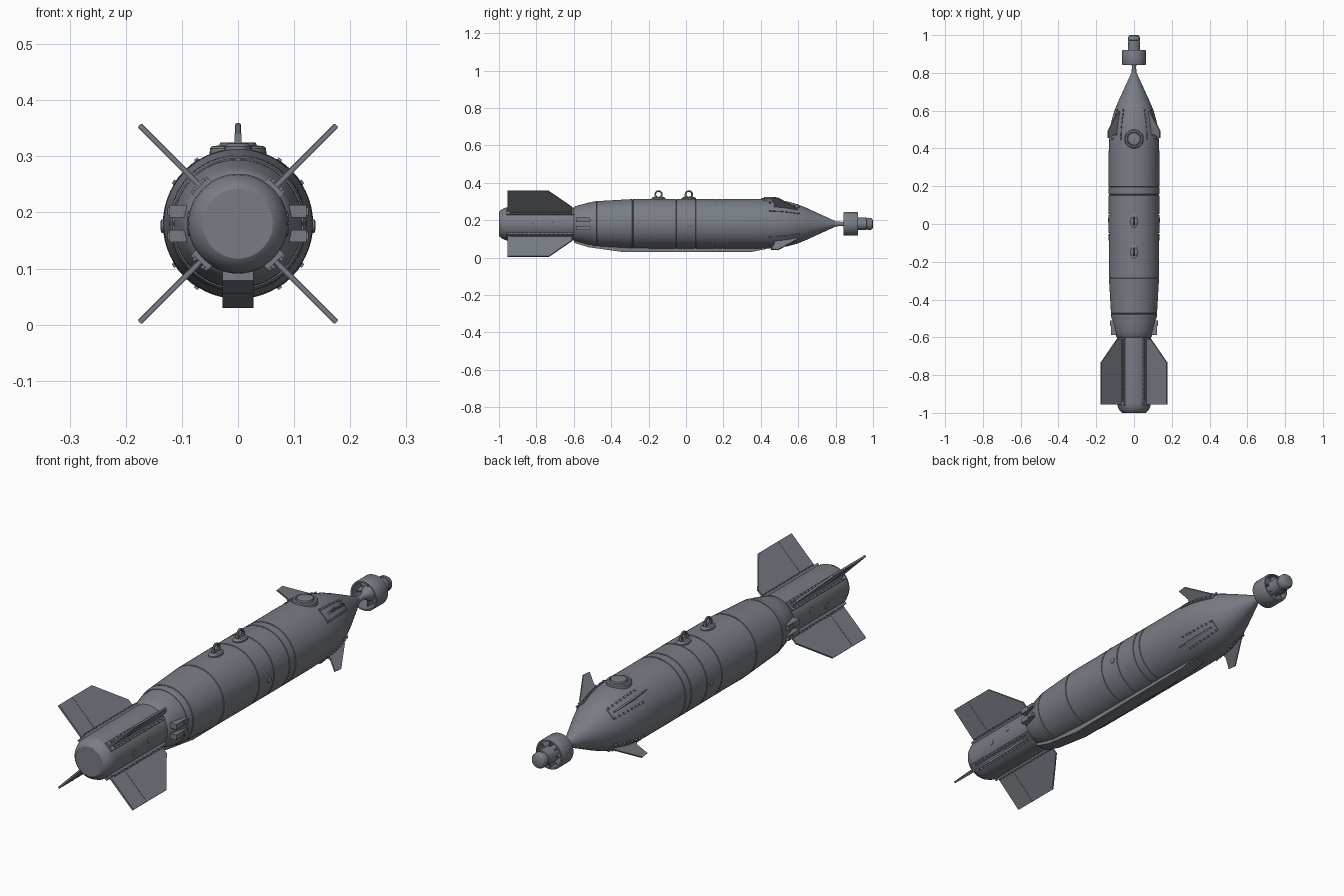
import bpy, bmesh, math
from mathutils import Matrix, Vector

if "Cube" in bpy.data.objects:
    bpy.data.objects.remove(bpy.data.objects["Cube"])

CZ = 0.18            # height of the long axis
DIAG = [45, 135, 225, 315]

grey = bpy.data.materials.new("slate_grey")
grey.diffuse_color = (0.19, 0.205, 0.235, 1)
grey.use_nodes = True
grey.node_tree.nodes["Principled BSDF"].inputs["Base Color"].default_value = grey.diffuse_color


def finish(name, bm, smooth=True):
    bmesh.ops.recalc_face_normals(bm, faces=bm.faces)
    me = bpy.data.meshes.new(name)
    bm.to_mesh(me)
    bm.free()
    ob = bpy.data.objects.new(name, me)
    bpy.context.collection.objects.link(ob)
    me.materials.append(grey)
    if smooth:
        bpy.context.view_layer.objects.active = ob
        ob.select_set(True)
        bpy.ops.object.shade_smooth_by_angle(angle=math.radians(30))
        ob.select_set(False)
    return ob


def lathe(name, profile, seg=56, matrix=None, closed=False):
    """Revolve (along, radius) points about the y axis."""
    bm = bmesh.new()
    rings = []
    for y, r in profile:
        rings.append([bm.verts.new((r * math.cos(2 * math.pi * i / seg), y,
                                    r * math.sin(2 * math.pi * i / seg))) for i in range(seg)])
    pairs = list(zip(rings, rings[1:]))
    if closed:
        pairs.append((rings[-1], rings[0]))
    for a, b in pairs:
        for i in range(seg):
            j = (i + 1) % seg
            bm.faces.new((a[i], a[j], b[j], b[i]))
    if not closed:
        bm.faces.new(rings[0])
        bm.faces.new(rings[-1])
    bmesh.ops.transform(bm, matrix=matrix or Matrix.Translation((0, 0, CZ)), verts=bm.verts)
    return finish(name, bm)


def radial(deg):
    """Frame whose x points outward at an angle, y along the axis."""
    return Matrix.Translation((0, 0, CZ)) @ Matrix.Rotation(-math.radians(deg), 4, 'Y')


def add_box(bm, deg, y, r, size, tang=0.0):
    """Box with size (outward, along, sideways)."""
    m = radial(deg) @ Matrix.Translation((r, y, tang)) @ Matrix.Diagonal((*size, 1))
    bmesh.ops.create_cube(bm, size=1, matrix=m)


def add_prism(bm, pts, thick, matrix):
    """Flat (outward, along) outline given thickness."""
    sides = [[bm.verts.new(matrix @ Vector((r, y, s * thick / 2))) for y, r in pts] for s in (-1, 1)]
    bm.faces.new(sides[0])
    bm.faces.new(sides[1])
    n = len(pts)
    for i in range(n):
        j = (i + 1) % n
        bm.faces.new((sides[0][i], sides[0][j], sides[1][j], sides[1][i]))


def disc(name, deg, y, r0, profile, seg=24):
    """Round fitting standing outward on the skin."""
    m = radial(deg) @ Matrix.Translation((r0, y, 0)) @ Matrix.Rotation(-math.pi / 2, 4, 'Z')
    return lathe(name, profile, seg, m)


# Main body shell with shallow seams
outline = [(-0.505, 0.117), (-0.49, 0.121), (-0.28, 0.133), (0.0, 0.134), (0.38, 0.134),
           (0.44, 0.132), (0.5, 0.127), (0.55, 0.118), (0.60, 0.104), (0.65, 0.083),
           (0.70, 0.06), (0.75, 0.037), (0.80, 0.014)]


def skin(y):
    for (a, ra), (b, rb) in zip(outline, outline[1:]):
        if a <= y <= b:
            return ra + (rb - ra) * (y - a) / (b - a)
    return outline[-1][1]


body = list(outline)
for s in (-0.475, -0.285, -0.05, 0.05, 0.155, 0.195):
    body = [p for p in body if abs(p[0] - s) > 0.006]
    body += [(s + d, skin(s + d) - k) for d, k in ((-0.003, 0), (-0.002, 0.003), (0.002, 0.003), (0.003, 0))]
lathe("body", sorted(body))

# Tail section: flared collar and rounded end
lathe("tail", [(-1.0, 0.062), (-0.996, 0.068), (-0.985, 0.078), (-0.965, 0.087), (-0.95, 0.089),
               (-0.60, 0.089), (-0.595, 0.094), (-0.57, 0.101), (-0.52, 0.114), (-0.50, 0.115)])

# Nose: neck, hollow ring, spokes and centre rod
lathe("neck", [(0.79, 0.014), (0.835, 0.011), (0.85, 0.018), (0.87, 0.03), (0.885, 0.033)], 24)
lathe("nose_ring", [(0.842, 0.061), (0.846, 0.063), (0.916, 0.063), (0.92, 0.061),
                    (0.92, 0.055), (0.842, 0.055)], 40, closed=True)
lathe("nose_rod", [(0.885, 0.033), (0.965, 0.033), (0.967, 0.030), (0.972, 0.030), (0.974, 0.033),
                   (0.988, 0.032), (0.996, 0.027), (1.0, 0.019)], 32)
bm = bmesh.new()
for i in range(8):
    add_box(bm, i * 45, 0.893, 0.043, (0.028, 0.046, 0.005))
finish("nose_spokes", bm, False)

# Tail fins with root strips, rivets and hinge bars
fins, strips = bmesh.new(), bmesh.new()
for d in DIAG:
    add_prism(fins, [(-0.955, 0.085), (-0.955, 0.248), (-0.735, 0.248), (-0.61, 0.127), (-0.61, 0.085)],
              0.008, radial(d))
    add_box(fins, d, -0.865, 0.175, (0.144, 0.004, 0.010))
    add_box(strips, d, -0.78, 0.090, (0.012, 0.36, 0.040))
    for s in (-1, 1):
        add_box(strips, d, -0.775, 0.098, (0.008, 0.33, 0.005), s * 0.010)
        for i in range(14):
            add_box(strips, d, -0.935 + i * 0.024, 0.097, (0.005, 0.009, 0.006), s * 0.0165)
finish("tail_fins", fins, False)
finish("tail_fin_strips", strips, False)

# Front fins, their curved base panels and rivets
fins, panels, rivets = bmesh.new(), bmesh.new(), bmesh.new()
for d in DIAG:
    add_prism(fins, [(0.465, 0.12), (0.475, 0.145), (0.455, 0.193), (0.492, 0.196),
                     (0.595, 0.118), (0.595, 0.09)], 0.007, radial(d))
    grid = []
    for i in range(8):
        y = 0.44 + i * 0.17 / 7
        grid.append([[panels.verts.new(radial(d + a) @ Vector((skin(y) + h, y, 0)))
                      for a in (-14, -7, 0, 7, 14)] for h in (-0.004, 0.003)])
    for g, h in zip(grid, grid[1:]):
        for k in range(4):
            for lay in (0, 1):
                panels.faces.new((g[lay][k], g[lay][k + 1], h[lay][k + 1], h[lay][k]))
        for k in (0, 4):
            panels.faces.new((g[0][k], h[0][k], h[1][k], g[1][k]))
    for g in (grid[0], grid[-1]):
        for k in range(4):
            panels.faces.new((g[0][k], g[0][k + 1], g[1][k + 1], g[1][k]))
    for a in (-12, 12):
        for i in range(8):
            y = 0.45 + i * 0.0215
            add_box(rivets, d + a, y, skin(y) + 0.003, (0.008, 0.010, 0.008))
finish("front_fins", fins, False)
finish("front_fin_panels", panels)
finish("front_fin_rivets", rivets, False)

# Keel duct along the belly
bm = bmesh.new()
add_prism(bm, [(-0.60, 0.085), (-0.60, 0.101), (-0.52, 0.125), (-0.34, 0.150), (0.35, 0.150),
               (0.43, 0.134), (0.43, 0.11)], 0.056, radial(270))
edges = [e for e in bm.edges if all(abs((v.co - Vector((0, 0, CZ))).z) > 0.115 for v in e.verts)
         and abs(e.verts[0].co.y - e.verts[1].co.y) > 0.01]
bmesh.ops.bevel(bm, geom=edges, offset=0.006, segments=2, affect='EDGES')
finish("keel", bm)

# Suspension lugs on oval bases
for n, y in enumerate((-0.147, 0.015)):
    m = Matrix.Translation((0, y, 0.338)) @ Matrix.Rotation(math.pi / 2, 4, 'Z')
    ring = [(0.0055 * math.cos(t * math.pi / 4), 0.0175 + 0.0045 * math.sin(t * math.pi / 4)) for t in range(8)]
    lathe(f"lug_{n + 1}", ring, 24, m, closed=True)
    base = disc(f"lug_base_{n + 1}", 90, 0, 0, [(0.125, 0.024), (0.138, 0.024), (0.143, 0.018)])
    base.scale.y = 1.6
    base.location.y = y
    bm = bmesh.new()
    for s in (-1, 1):
        add_box(bm, 90, y + s * 0.0185, 0.146, (0.03, 0.008, 0.012))
    finish(f"lug_posts_{n + 1}", bm, False)

# Round cap on top of the nose
disc("top_cap", 90, 0.45, 0.0, [(0.118, 0.051), (0.134, 0.050), (0.138, 0.046), (0.139, 0.038),
                                (0.136, 0.036), (0.136, 0.034), (0.144, 0.032), (0.145, 0.028)], 36)

# Side pins and small tail covers
for side in (0, 180):
    disc("side_pin", side - 2 if side == 0 else 182, 0.02, 0.0,
         [(0.128, 0.012), (0.136, 0.012), (0.138, 0.009)], 16)
    for y, a in ((-0.72, 6), (-0.82, -6)):
        disc("tail_cover", side + (a if side == 0 else -a), y, 0.0,
             [(0.085, 0.013), (0.090, 0.013), (0.091, 0.011)], 20)

# Raised blocks on the collar sides
bm = bmesh.new()
for side in (0, 180):
    for s in (-1, 1):
        add_box(bm, side, -0.55, 0.107, (0.030, 0.075, 0.022), s * 0.022)
        add_box(bm, side, -0.525, 0.113, (0.026, 0.030, 0.014), s * 0.022)
finish("collar_blocks", bm, False)
